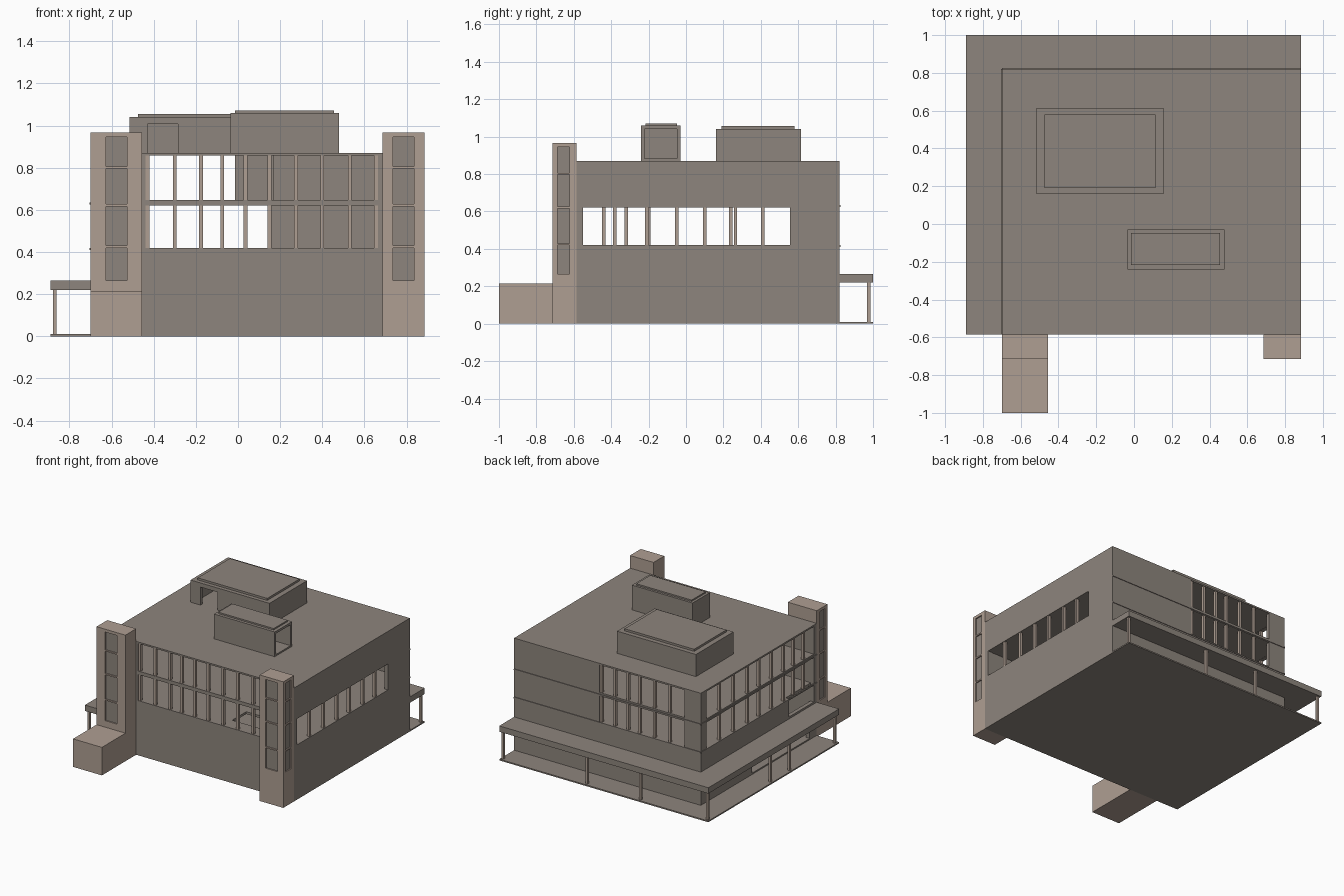
import bpy, bmesh

if "Cube" in bpy.data.objects:
    bpy.data.objects.remove(bpy.data.objects["Cube"])

def material(name, c):
    m = bpy.data.materials.new(name)
    m.diffuse_color = (*c, 1)
    m.use_nodes = True
    m.node_tree.nodes["Principled BSDF"].inputs["Base Color"].default_value = m.diffuse_color
    return m

GREY = material("concrete", (0.27, 0.235, 0.205))
PINK = material("warm_stone", (0.43, 0.345, 0.29))

def box(name, x, y, z, mat=GREY):
    """Box from (min, max) ranges on each axis."""
    bm = bmesh.new()
    bmesh.ops.create_cube(bm, size=1)
    for v in bm.verts:
        v.co = [r[0] + (c + 0.5) * (r[1] - r[0]) for c, r in zip(v.co, (x, y, z))]
    me = bpy.data.meshes.new(name)
    bm.to_mesh(me)
    bm.free()
    ob = bpy.data.objects.new(name, me)
    bpy.context.collection.objects.link(ob)
    if mat:
        me.materials.append(mat)
    return ob

def cut(ob, holes):
    """Subtract a list of box ranges from an object."""
    for h in holes:
        c = box("cutter", *h, mat=None)
        c.hide_render = True
        m = ob.modifiers.new("cut", 'BOOLEAN')
        m.operation, m.solver, m.object = 'DIFFERENCE', 'EXACT', c
        bpy.context.view_layer.objects.active = ob
        bpy.ops.object.modifier_apply(modifier=m.name)
        bpy.data.objects.remove(c)

X0, X1, Y0, Y1, TOP, T = -0.70, 0.885, -0.585, 0.82, 0.87, 0.03
LOWER, UPPER = (0.42, 0.62), (0.647, 0.858)

# Ground slab and hollow main block with window openings
box("ground_slab", (-0.89, X1), (Y0, 1.0), (0, 0.01))
body = box("main_walls", (X0, X1), (Y0, Y1), (0.005, TOP))
holes = [((X0 + T, X1 - T), (Y0 + T, Y1 - T), (0.02, 0.86))]
for z in (LOWER, UPPER):
    holes += [((-0.44, 0.665), (Y0 - 0.05, Y0 + 0.05), z),
              ((-0.56, 0.16), (Y1 - 0.05, Y1 + 0.05), z),
              ((X0 - 0.05, X0 + 0.05), (-0.55, 0.75), z)]
holes += [((X1 - 0.05, X1 + 0.05), (-0.55, 0.555), LOWER),
          ((X0 - 0.05, X0 + 0.05), (-0.55, -0.25), (0.28, 0.43)),
          ((X0 - 0.05, X0 + 0.05), (-0.50, 0.20), (0.02, 0.21))]
cut(body, holes)

# Inner floors, stair opening, stair and upper partition
first = box("first_floor", (X0 + T, X1 - T), (Y0 + T, Y1 - T), (0.40, 0.418))
cut(first, [((0.28, 0.62), (-0.47, -0.30), (0.35, 0.45))])
box("second_floor", (X0 + T, X1 - T), (Y0 + T, Y1 - T), (0.622, 0.645))
for i in range(10):
    x = 0.60 - 0.05 * i
    z = 0.39 - 0.038 * i
    box("stair_step", (x - 0.045, x), (-0.46, -0.31), (z - 0.015, z))
box("upper_partition", (-0.015, 0.17), (-0.14, -0.12), (0.645, 0.86))

# Window mullions on all glazed sides
XS = [-0.43, -0.30, -0.175, -0.075, 0.035, 0.15, 0.275, 0.40, 0.53, 0.655]
w = 0.009
for z in (LOWER, UPPER):
    for x in XS:
        box("front_mullion", (x - w, x + w), (Y0 + 0.004, Y0 + 0.026), z, PINK)
    for x in XS[:6]:
        box("back_mullion", (x - w, x + w), (Y1 - 0.026, Y1 - 0.004), z, PINK)
    for y in (-0.44, -0.32, -0.20, -0.05, 0.10, 0.24, 0.41, 0.58):
        box("left_mullion", (X0 + 0.004, X0 + 0.026), (y - w, y + w), z, PINK)
for y in (-0.38, -0.21, -0.05, 0.10, 0.265, 0.41):
    box("right_mullion", (X1 - 0.026, X1 - 0.004), (y - w, y + w), LOWER, PINK)

# Thin floor bands on the back and left faces
for z in (0.42, 0.635):
    box("back_band", (X0, X1), (Y1 - 0.005, Y1 + 0.005), (z - 0.01, z))
    box("left_band", (X0 - 0.005, X0 + 0.005), (Y0, Y1), (z - 0.01, z))

# L-shaped canopy and its posts
box("back_canopy", (-0.89, X1), (Y1, 1.0), (0.22, 0.265))
box("left_canopy", (-0.89, X0), (Y0, Y1), (0.22, 0.265))
posts = [(x, 0.977) for x in (-0.87, -0.30, 0.155, 0.868)]
posts += [(-0.87, y) for y in (0.22, -0.01, -0.56)]
for x, y in posts:
    box("canopy_post", (x - 0.009, x + 0.009), (y - 0.009, y + 0.009), (0.01, 0.22), PINK)

# Front corner towers with recessed panes on the front and outer side
PANES = [(0.265, 0.42), (0.43, 0.617), (0.627, 0.797), (0.807, 0.945)]
for name, x0, x1, side in (("left_tower", X0, -0.455, -1), ("right_tower", 0.685, X1, 1)):
    tower = box(name, (x0, x1), (-0.715, Y0), (0, 0.967), PINK)
    mid = (x0 + x1) / 2
    outer = x1 if side > 0 else x0
    d = 0.012
    recesses = []
    for z in PANES:
        recesses.append(((mid - 0.05, mid + 0.05), (-0.75, -0.715 + d), z))
        recesses.append(((outer - d, outer + d), (-0.687, -0.622), z))
    cut(tower, recesses)
    for z in PANES:
        box(name + "_front_pane", (mid - 0.05, mid + 0.05), (-0.706, -0.702), z)
        xs = sorted((outer - side * 0.009, outer - side * 0.013))
        box(name + "_side_pane", xs, (-0.687, -0.622), z)
box("entrance_block", (X0, -0.455), (-1.0, -0.715), (0, 0.215), PINK)

# Hollow rooftop rooms with raised caps
big = box("large_roof_room", (-0.515, 0.155), (0.16, 0.615), (TOP, 1.04))
cut(big, [((-0.49, 0.13), (0.185, 0.59), (0.80, 1.02)),
          ((-0.43, -0.285), (0.10, 0.25), (0.80, 1.008))])
box("large_roof_cap", (-0.475, 0.115), (0.19, 0.58), (1.035, 1.056))
small = box("small_roof_room", (-0.035, 0.48), (-0.24, -0.03), (TOP, 1.06))
cut(small, [((-0.01, 0.55), (-0.222, -0.048), (0.882, 1.042))])
box("small_roof_cap", (-0.015, 0.455), (-0.217, -0.047), (1.055, 1.071))
